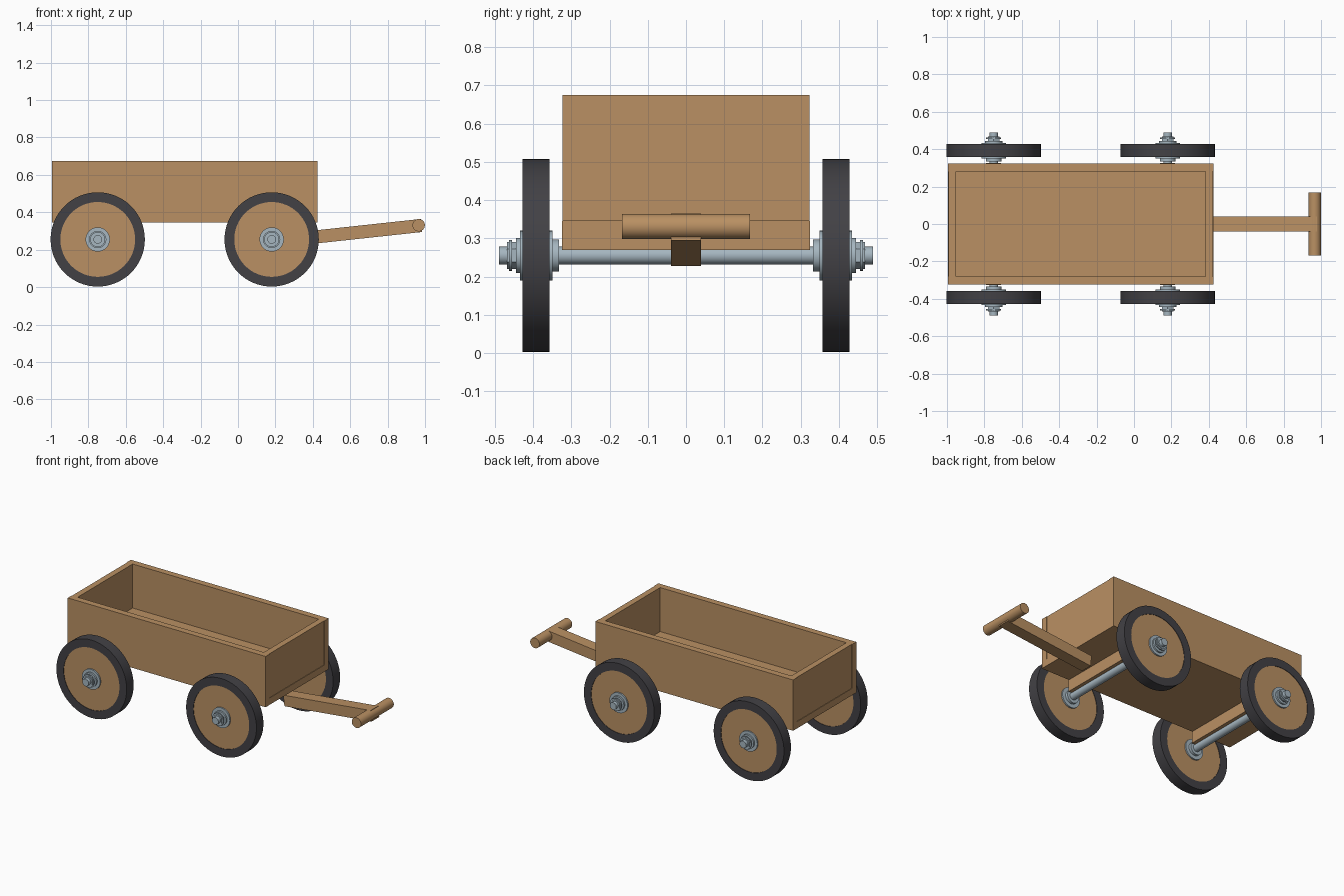
import bpy, bmesh
from math import pi, atan2
from mathutils import Matrix

cube = bpy.data.objects.get("Cube")
if cube:
    bpy.data.objects.remove(cube, do_unlink=True)


def material(name, rgb):
    m = bpy.data.materials.new(name)
    m.use_nodes = True
    m.diffuse_color = (*rgb, 1)
    m.node_tree.nodes["Principled BSDF"].inputs["Base Color"].default_value = (*rgb, 1)
    return m


wood = material("warm wood", (0.49, 0.28, 0.125))
rubber = material("dark rubber", (0.055, 0.053, 0.06))
steel = material("blue grey steel", (0.38, 0.47, 0.53))


def finish(name, bm, mat, smooth=False):
    bmesh.ops.recalc_face_normals(bm, faces=bm.faces)
    mesh = bpy.data.meshes.new(name)
    bm.to_mesh(mesh)
    bm.free()
    mesh.materials.append(mat)
    obj = bpy.data.objects.new(name, mesh)
    bpy.context.collection.objects.link(obj)
    if smooth:
        bpy.ops.object.select_all(action='DESELECT')
        obj.select_set(True)
        bpy.context.view_layer.objects.active = obj
        bpy.ops.object.shade_smooth_by_angle()
    return obj


def box(name, x, y, z, mat=wood):
    """Box spanning the given (low, high) ranges."""
    bm = bmesh.new()
    bmesh.ops.create_cube(bm, size=1)
    for v in bm.verts:
        v.co = [r[0] if c < 0 else r[1] for c, r in zip(v.co, (x, y, z))]
    return finish(name, bm, mat)


def rod(name, x, z, y0, y1, radius, mat, sides=48):
    """Cylinder lying along y."""
    bm = bmesh.new()
    bmesh.ops.create_cone(bm, cap_ends=True, segments=sides, radius1=radius,
                          radius2=radius, depth=abs(y1 - y0),
                          matrix=Matrix.Translation((x, (y0 + y1) / 2, z)) @ Matrix.Rotation(pi / 2, 4, 'X'))
    return finish(name, bm, mat, sides > 8)


def ring(name, x, z, y0, y1, inner, outer, mat):
    """Rectangular section spun about a y axis."""
    bm = bmesh.new()
    corners = [(inner, y0), (outer, y0), (outer, y1), (inner, y1)]
    verts = [bm.verts.new((x + r, y, z)) for r, y in corners]
    edges = [bm.edges.new((verts[i], verts[i - 1])) for i in range(4)]
    bmesh.ops.spin(bm, geom=verts + edges, cent=(x, 0, z), axis=(0, 1, 0),
                   angle=2 * pi, steps=64)
    bmesh.ops.remove_doubles(bm, verts=bm.verts, dist=0.0005)
    return finish(name, bm, mat, True)


# Cargo box: side boards, slightly recessed end boards, floor
BACK, FRONT, HALF, WALL = -0.994, 0.424, 0.323, 0.042
BOTTOM, FLOOR, TOP = 0.346, 0.39, 0.675
for side, s in (("left", 1), ("right", -1)):
    box(side + "_side_board", (BACK, FRONT),
        sorted((s * HALF, s * (HALF - WALL))), (BOTTOM, TOP))
inside = (WALL - HALF, HALF - WALL)
box("back_board", (BACK + 0.003, BACK + WALL), inside, (FLOOR, TOP))
box("front_board", (FRONT - WALL, FRONT - 0.003), inside, (FLOOR, TOP))
box("floor_board", (BACK, FRONT), inside, (BOTTOM, FLOOR))

# Running gear
AXLE_Z = 0.255
hub_parts = [("inner_collar", 0.333, 0.35, 0.042),
             ("inner_washer", 0.35, 0.36, 0.065),
             ("outer_washer", 0.424, 0.434, 0.065),
             ("hub_collar", 0.434, 0.445, 0.046),
             ("lock_washer", 0.455, 0.463, 0.04)]
for end, x in (("front", 0.18), ("back", -0.75)):
    box(end + "_bolster", (x - 0.04, x + 0.04), (-0.325, 0.325), (0.27, BOTTOM))
    rod(end + "_axle", x, AXLE_Z, -0.49, 0.49, 0.023, steel, 32)
    for side, s in (("left", 1), ("right", -1)):
        tag = end + "_" + side + "_"
        ring(tag + "tyre", x, AXLE_Z, s * 0.357, s * 0.428, 0.2, 0.252, rubber)
        rod(tag + "wheel_disc", x, AXLE_Z, s * 0.36, s * 0.425, 0.201, wood, 64)
        for part, y0, y1, radius in hub_parts:
            rod(tag + part, x, AXLE_Z, s * y0, s * y1, radius, steel)
        rod(tag + "nut", x, AXLE_Z, s * 0.445, s * 0.468, 0.035, steel, 6)

# Pull handle: sloping bar with a round cross grip
start, end = (0.356, 0.262), (0.985, 0.33)
bar = box("handle_bar", (0, end[0] - start[0]), (-0.039, 0.039), (-0.035, 0.035))
bar.location = (start[0], 0, start[1])
bar.rotation_euler.y = -atan2(end[1] - start[1], end[0] - start[0])
rod("handle_grip", 0.966, 0.331, -0.168, 0.168, 0.033, wood, 32)
